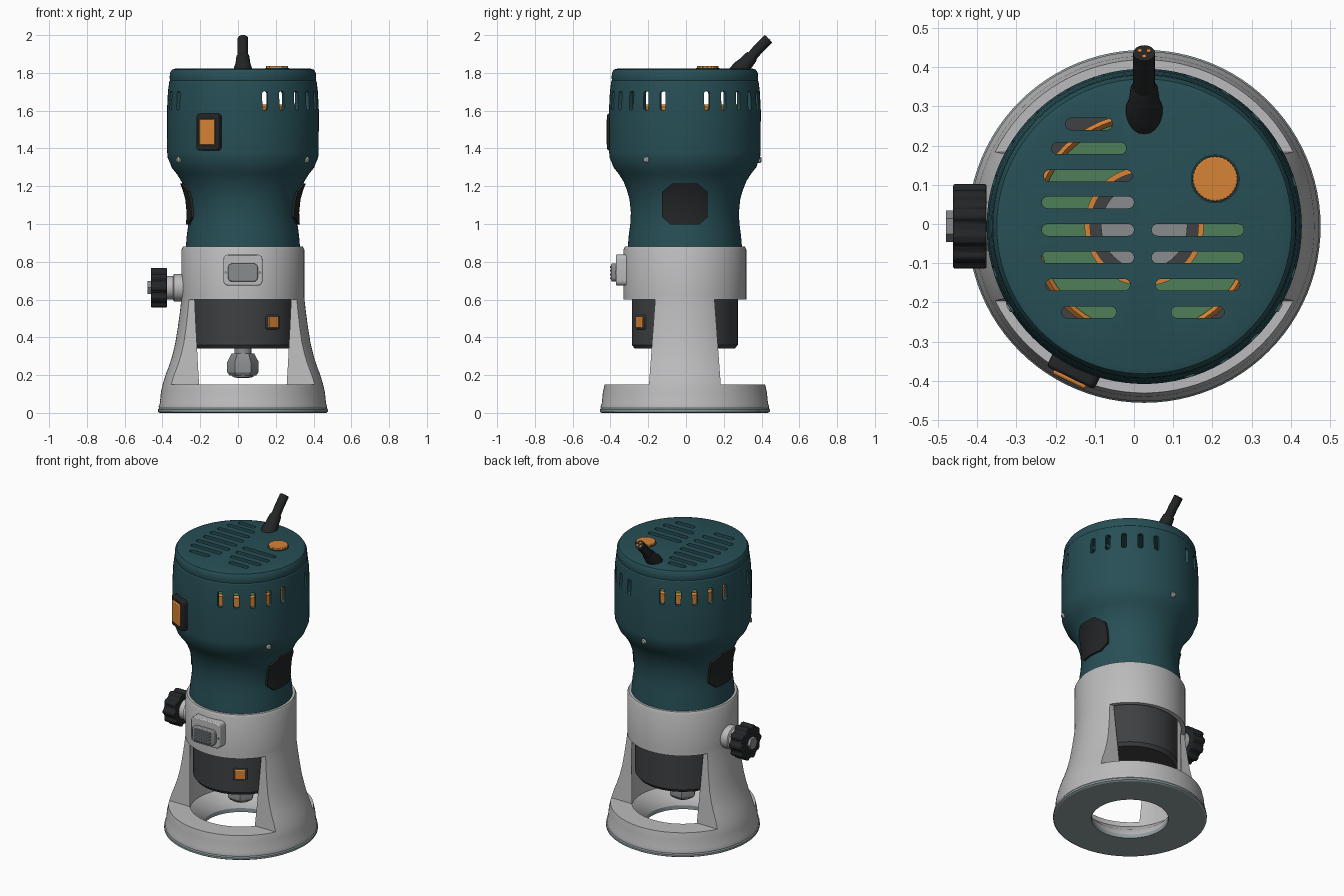
import bpy, bmesh
from math import pi, sin, cos, radians
from mathutils import Matrix, Vector

if "Cube" in bpy.data.objects:
    bpy.data.objects.remove(bpy.data.objects["Cube"])

CX, CY = 0.026, -0.006
AXIS = Matrix.Translation((CX, CY, 0))
SIDE = Matrix(((0, 0, 1, 0), (1, 0, 0, 0), (0, 1, 0, 0), (0, 0, 0, 1)))


def colour(name, *c):
    m = bpy.data.materials.new(name)
    m.diffuse_color = (*c, 1)
    m.use_nodes = True
    m.node_tree.nodes["Principled BSDF"].inputs["Base Color"].default_value = m.diffuse_color
    return m


TEAL = colour("teal", 0.02, 0.078, 0.092)
ORANGE = colour("orange", 0.68, 0.23, 0.035)
BLACK = colour("black_rubber", 0.016, 0.018, 0.019)
DARK = colour("dark_grey", 0.05, 0.052, 0.055)
GREEN = colour("green", 0.08, 0.21, 0.1)
LIGHT = colour("light_grey", 0.5, 0.5, 0.51)
STEEL = colour("steel", 0.25, 0.26, 0.27)
PLATE = colour("plate", 0.28, 0.34, 0.35)


def finish(name, bm, mat=None, bevel=0):
    bmesh.ops.recalc_face_normals(bm, faces=bm.faces)
    me = bpy.data.meshes.new(name)
    bm.to_mesh(me)
    bm.free()
    ob = bpy.data.objects.new(name, me)
    bpy.context.collection.objects.link(ob)
    if mat:
        me.materials.append(mat)
    if bevel:
        b = ob.modifiers.new("bevel", 'BEVEL')
        b.width, b.segments, b.limit_method = bevel, 2, 'ANGLE'
    return ob


def lathe(name, prof, mat, M=AXIS, seg=96, closed=False):
    bm = bmesh.new()
    rings = []
    for r, z in prof:
        n = seg if r > 0 else 1
        rings.append([bm.verts.new(M @ Vector((r * cos(2 * pi * i / seg), r * sin(2 * pi * i / seg), z)))
                      for i in range(n)])
    pairs = list(zip(rings, rings[1:])) + ([(rings[-1], rings[0])] if closed else [])
    for a, b in pairs:
        if len(a) == len(b) == 1:
            continue
        for i in range(seg):
            j = (i + 1) % seg
            q = [a[i % len(a)], a[j % len(a)], b[j % len(b)], b[i % len(b)]]
            bm.faces.new(list(dict.fromkeys(q)))
    return finish(name, bm, mat)


def add_prism(bm, pts, h, M):
    lo = [bm.verts.new(M @ Vector((x, y, 0))) for x, y in pts]
    hi = [bm.verts.new(M @ Vector((x, y, h))) for x, y in pts]
    bm.faces.new(lo[::-1])
    bm.faces.new(hi)
    for i in range(len(pts)):
        j = (i + 1) % len(pts)
        bm.faces.new((lo[i], lo[j], hi[j], hi[i]))


def prism(name, pts, h, M, mat, bevel=0):
    bm = bmesh.new()
    add_prism(bm, pts, h, M)
    return finish(name, bm, mat, bevel)


def rrect(w, h, r, n=5):
    pts = []
    for k, (sx, sy) in enumerate(((1, 1), (-1, 1), (-1, -1), (1, -1))):
        for i in range(n):
            a = pi / 2 * (k + i / (n - 1))
            pts.append((sx * (w / 2 - r) + r * cos(a), sy * (h / 2 - r) + r * sin(a)))
    return pts


def poly(n, r, f=lambda t: 0):
    return [((r + f(t)) * cos(t), (r + f(t)) * sin(t)) for t in (2 * pi * i / n for i in range(n))]


def radial(deg, r, z):
    return AXIS @ Matrix.Rotation(radians(deg), 4, 'Z') @ Matrix.Translation((r, 0, z)) @ SIDE


def boolean(ob, bm, op='DIFFERENCE'):
    cutter = finish("cutter", bm)
    cutter.hide_render = True
    m = ob.modifiers.new("cut", 'BOOLEAN')
    m.object, m.operation, m.solver = cutter, op, 'EXACT'
    with bpy.context.temp_override(object=ob, active_object=ob):
        bpy.ops.object.modifier_apply(modifier=m.name)
    bpy.data.objects.remove(cutter)


# upper housing shell with vent slots in lid and sides
NECK = [(.303, .87), (.297, .94), (.289, 1.0), (.286, 1.06), (.293, 1.13), (.307, 1.18), (.325, 1.225)]
house = lathe("motor_housing", NECK + [
    (.35, 1.265), (.378, 1.3), (.385, 1.32), (.398, 1.35), (.401, 1.38), (.402, 1.6), (.397, 1.7),
    (.39, 1.755), (.386, 1.76), (.388, 1.775), (.386, 1.8), (.376, 1.817), (.36, 1.822), (0, 1.822),
    (0, 1.79), (.36, 1.79), (.375, 1.7), (.375, 1.38), (.27, 1.2), (.26, .87)], TEAL, closed=True)
bm = bmesh.new()
for x0, x1, y in ((-.175, -.055, .255), (-.21, -.02, .193), (-.23, -.005, .123), (-.235, 0, .055),
                  (-.235, 0, -.015), (-.235, 0, -.085), (-.225, -.01, -.155), (-.185, -.045, -.225),
                  (.045, .28, -.015), (.045, .28, -.085), (.055, .27, -.155), (.095, .23, -.225)):
    add_prism(bm, rrect(x1 - x0, .03, .0149), .1, Matrix.Translation(((x0 + x1) / 2, y, 1.76)))
for g in range(4):
    for k in range(5):
        if g == 3 and k > 1:      # no slots above the switch
            continue
        add_prism(bm, rrect(.03, .1, .012), .12, radial(-73 + 90 * g + 14 * k, .33, 1.653)
                  if g < 3 else radial(-163 + 14 * k, .33, 1.653))
boolean(house, bm)

# internals seen through the slots
lathe("winding", [(.29, 1.38), (.29, 1.62), (.28, 1.632), (.27, 1.62), (.27, 1.38)], ORANGE, seg=64)
lathe("circuit_disc", [(.27, 1.6), (.27, 1.625), (.15, 1.625), (.15, 1.6)], GREEN, seg=64, closed=True)
lathe("inner_winding", [(.152, 1.5), (.152, 1.632), (.138, 1.632), (.138, 1.5)], ORANGE, seg=64, closed=True)
lathe("rotor", [(.138, 1.4), (.138, 1.62), (.11, 1.62), (.11, 1.4)], DARK, seg=64, closed=True)
lathe("rotor_core", [(.11, 1.4), (.11, 1.63), (0, 1.63)], STEEL, seg=48)
lathe("inner_floor", [(.37, 1.4), (0, 1.4)], DARK, seg=64)

# rubber side grips follow the neck surface
grip = lathe("side_grips", [(0, NECK[0][1])] + [(r + .012, z) for r, z in NECK]
             + [(.36, 1.26), (0, 1.26)], BLACK)
bm = bmesh.new()
octagon = [(-.12, -.07), (-.075, -.109), (.075, -.109), (.12, -.07), (.12, .065), (.065, .109), (-.065, .109), (-.12, .065)]
for a in (0, 180):
    add_prism(bm, octagon, .3, radial(a, .225, 1.106))
boolean(grip, bm, 'INTERSECT')

# housing screws
for i, a in enumerate((-31, 90, 211)):
    lathe(f"housing_screw_{i}", [(.016, 0), (.016, .022), (.01, .028), (0, .028)], LIGHT, radial(a, .378, 1.34), 20)

# power switch
prism("switch_frame", rrect(.135, .197, .02), .11, radial(-116, .32, 1.487), BLACK, .008)
prism("switch_rocker", rrect(.092, .14, .006), .12, radial(-116, .32, 1.487), ORANGE, .005)

# speed dial on the lid
dial = Matrix.Translation((.207, .115, 1.81))
prism("speed_dial", poly(72, .057, lambda t: .002 * cos(36 * t)), .027, dial, ORANGE, .003)
lathe("dial_rim", [(.062, 0), (.062, .016), (.058, .016)], TEAL, dial, 48)

# cord with strain relief
path = [(.276, 1.8), (.33, 1.865), (.38, 1.924), (.436, 1.981)]
cu = bpy.data.curves.new("power_cord", 'CURVE')
cu.dimensions, cu.bevel_depth, cu.bevel_resolution, cu.use_fill_caps = '3D', .028, 6, True
sp = cu.splines.new('POLY')
sp.points.add(len(path) - 1)
for p, (y, z) in zip(sp.points, path):
    p.co = (CX, y, z, 1)
cu.materials.append(BLACK)
bpy.context.collection.objects.link(bpy.data.objects.new("power_cord", cu))
tilt = Matrix.Rotation(radians(-41), 4, 'X')
lathe("strain_relief", [(.047, -.03), (.047, .015), (.04, .04), (.035, .09), (.031, .1), (.028, .1)], BLACK,
      Matrix.Translation((CX, .285, 1.815)) @ tilt, 32)
tip = Matrix.Translation((CX, .436, 1.981)) @ Matrix.Rotation(radians(-44), 4, 'X')
for i in range(3):
    a = 2 * pi * i / 3 + .5
    lathe(f"cord_wire_{i}", [(.006, -.01), (.006, .003), (0, .003)], ORANGE,
          tip @ Matrix.Translation((.013 * cos(a), .013 * sin(a), 0)), 12)

# lower motor barrel, spindle and collet nut
lathe("motor_barrel", [(0, .34), (.265, .34), (.28, .36), (.28, .87), (0, .87)], DARK)
lathe("spindle", [(0, .185), (.03, .185), (.055, .19), (.055, .21), (.045, .3), (.045, .36)], STEEL, seg=32)
lathe("collet_nut", [(0, .198), (.07, .198), (.083, .215), (.083, .27), (.06, .315), (0, .315)], STEEL, seg=6)

# spindle lock button
prism("lock_button_frame", rrect(.085, .075, .008), .05, radial(-56, .235, .48), DARK, .004)
prism("lock_button", rrect(.064, .062, .005), .06, radial(-56, .235, .48), ORANGE, .003)

# base casting: collar, two legs, ring
base = lathe("base_casting", [
    (.445, .025), (.446, .035), (.44, .05), (.434, .11), (.425, .15), (.41, .2), (.391, .25), (.375, .3),
    (.358, .37), (.345, .45), (.334, .53), (.326, .6), (.325, .62), (.325, .865), (.317, .88), (.3, .88),
    (.3, .12), (.24, .065), (.225, .025)], LIGHT, closed=True)
bm = bmesh.new()
for s in (1, -1):
    add_prism(bm, [(s * y, z) for y, z in ((.19, .15), (.7, .15), (.7, .6), (.157, .6))], 1.4,
              radial(0, -.7, 0))
boolean(base, bm)
lathe("base_plate", [(.44, 0), (.45, .006), (.45, .018), (.445, .025), (.225, .025), (.225, 0)], PLATE, closed=True)
for i, a in enumerate((30, 150, 270)):
    lathe(f"plate_screw_{i}", [(.02, .002), (.02, -.0005), (.01, -.0005), (0, .0)], STEEL,
          AXIS @ Matrix.Rotation(radians(a), 4, 'Z') @ Matrix.Translation((.36, 0, .001)), 20)

# depth clamp knob on the left
lathe("knob_boss", [(.072, .3), (.072, .365), (.062, .37), (.062, .41)], LIGHT, radial(180, 0, .663), 40)
prism("clamp_knob", poly(120, .102, lambda t: .006 * max(-1, min(1, 2.5 * cos(10 * t)))), .085,
      radial(180, .402, .663), BLACK, .01)
lathe("knob_bolt", [(.04, .48), (.04, .505), (0, .505)], STEEL, radial(180, 0, .663), 6)

# front release latch
prism("latch_plate", rrect(.207, .164, .025), .09, radial(-90, .275, .756), LIGHT, .006)
prism("latch_lever", rrect(.158, .096, .022), .115, radial(-90, .275, .743), STEEL, .006)
for k in range(4):
    prism(f"latch_rib_{k}", rrect(.115, .01, .004), .122, radial(-90, .275, .743 + .02 * (k - 1.5)), STEEL)
for s in (-1, 1):
    prism("latch_pin", poly(12, .008), .1, radial(-90, .268, .743) @ Matrix.Translation((s * .09, 0, 0)), STEEL)

for ob in bpy.context.collection.objects:
    ob.select_set(ob.type == 'MESH')
bpy.context.view_layer.objects.active = house
bpy.ops.object.shade_smooth_by_angle(angle=radians(30))
